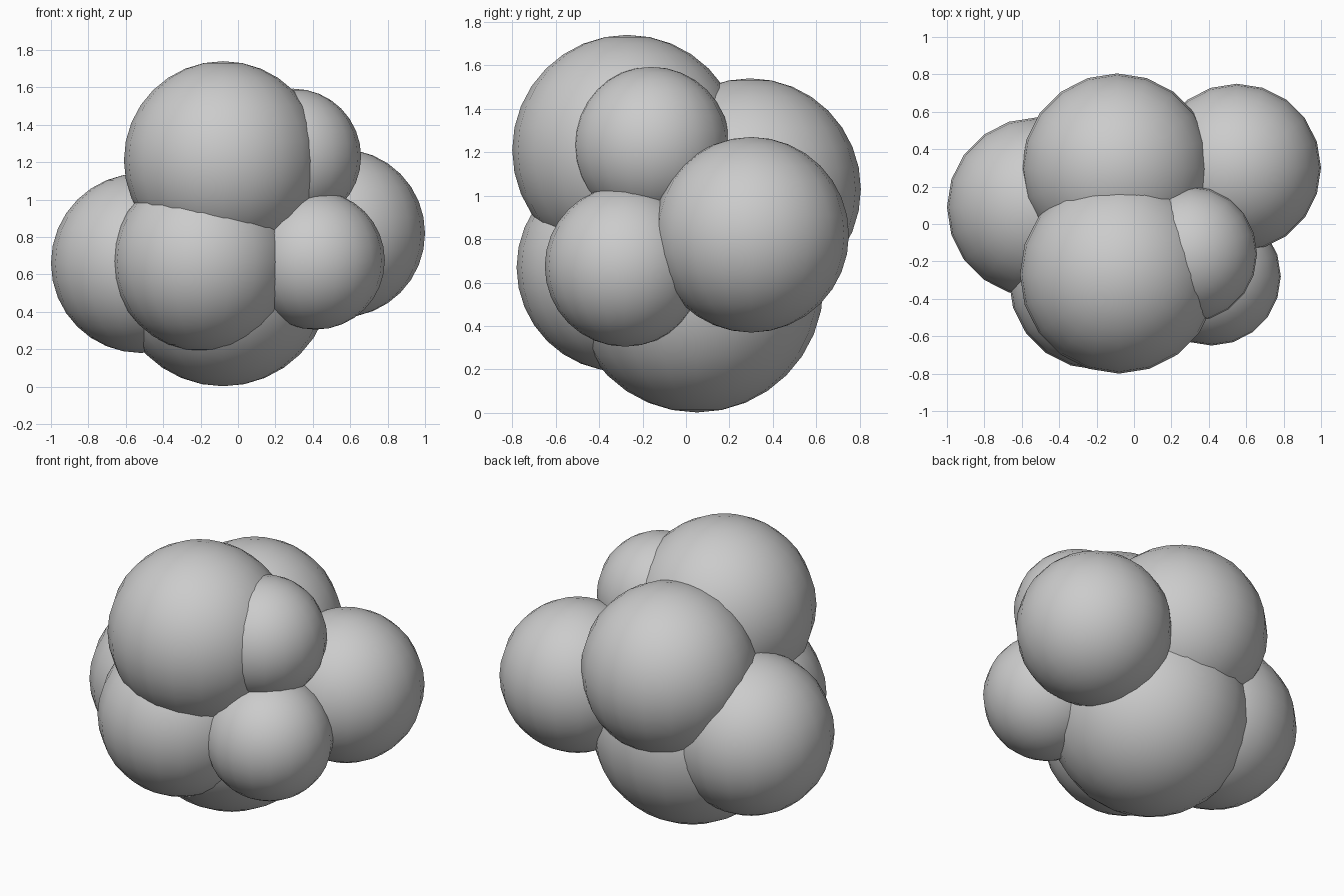
import bpy

if "Cube" in bpy.data.objects:
    bpy.data.objects.remove(bpy.data.objects["Cube"])

# Cluster of overlapping smooth balls: name, centre, radius
LOBES = [
    ("bottom_lobe", (-0.08, 0.05, 0.585), 0.583),
    ("left_lobe", (-0.52, 0.09, 0.66), 0.48),
    ("front_lobe", (-0.19, -0.30, 0.67), 0.48),
    ("top_front_lobe", (-0.08, -0.27, 1.21), 0.53),
    ("top_back_lobe", (-0.09, 0.295, 1.03), 0.51),
    ("right_back_lobe", (0.55, 0.30, 0.82), 0.45),
    ("right_upper_lobe", (0.295, -0.16, 1.23), 0.363),
    ("right_front_lobe", (0.415, -0.28, 0.675), 0.37),
]


def lobe(name, centre, radius):
    bpy.ops.mesh.primitive_uv_sphere_add(
        segments=20, ring_count=16, radius=radius, location=centre)
    bpy.context.object.name = name
    bpy.ops.object.shade_smooth()


for args in LOBES:
    lobe(*args)
